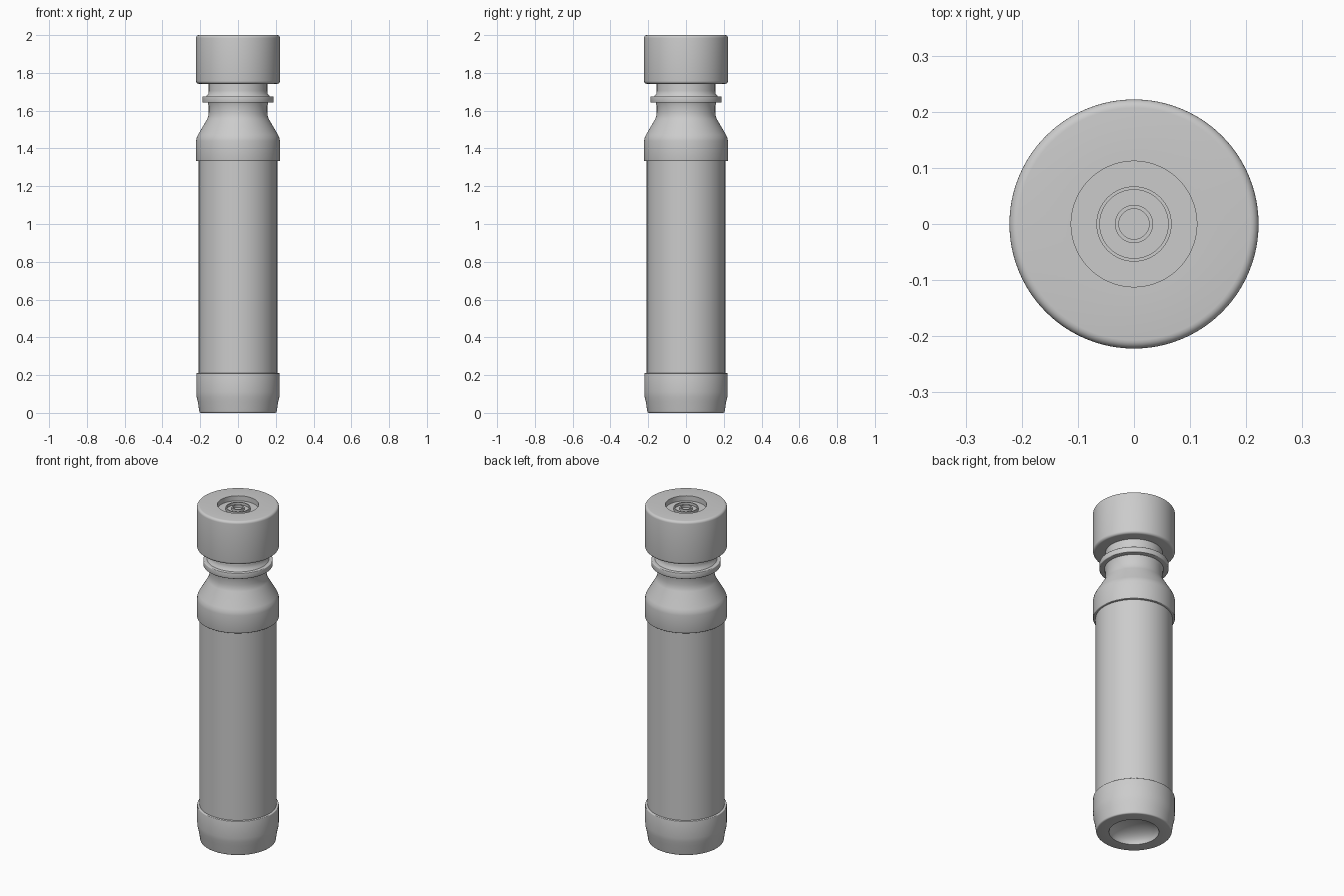
import bpy, bmesh, math

cube = bpy.data.objects.get("Cube")
if cube:
    bpy.data.objects.remove(cube, do_unlink=True)

grey = bpy.data.materials.new("plain grey")
grey.use_nodes = True
GREY = (0.6, 0.6, 0.6, 1)
grey.diffuse_color = GREY
grey.node_tree.nodes["Principled BSDF"].inputs["Base Color"].default_value = GREY


def lathe(name, profile, steps=96):
    """Spin a list of (radius, height) points round the z axis."""
    bm = bmesh.new()
    verts = [bm.verts.new((r, 0, z)) for r, z in profile]
    edges = [bm.edges.new(pair) for pair in zip(verts, verts[1:])]
    bmesh.ops.spin(bm, geom=verts + edges, cent=(0, 0, 0), axis=(0, 0, 1),
                   angle=math.tau, steps=steps)
    bmesh.ops.remove_doubles(bm, verts=bm.verts, dist=0.0001)
    bmesh.ops.recalc_face_normals(bm, faces=bm.faces)
    mesh = bpy.data.meshes.new(name)
    bm.to_mesh(mesh)
    bm.free()
    mesh.materials.append(grey)
    obj = bpy.data.objects.new(name, mesh)
    bpy.context.collection.objects.link(obj)
    bpy.ops.object.select_all(action="DESELECT")
    obj.select_set(True)
    bpy.context.view_layer.objects.active = obj
    bpy.ops.object.shade_smooth_by_angle(angle=math.radians(35))
    return obj


def arc(r, z, size, start, end, n=5):
    """Rounded corner points about a centre, angles in degrees."""
    angles = [math.radians(start + (end - start) * i / n) for i in range(n + 1)]
    return [(r + size * math.cos(a), z + size * math.sin(a)) for a in angles]


# Base cup with a dished underside
dish = [(0.135 * math.sin(a), 0.07 * math.cos(a))
        for a in (math.pi / 2 * i / 8 for i in range(9))]
dish[0] = (0, 0.07)
lathe("base_cup", dish + arc(0.197, 0.008, 0.008, -90, 0, 3)
      + [(0.213, 0.06), (0.219, 0.085), (0.221, 0.11)]
      + arc(0.217, 0.207, 0.004, 0, 90, 3) + [(0.2, 0.211)])

# Straight body tube
lathe("body_tube", [(0, 0.19), (0.208, 0.19), (0.208, 1.36), (0, 1.36)])

# Shoulder sleeve narrowing into the neck
lathe("shoulder", [(0.2, 1.333)] + arc(0.218, 1.337, 0.004, -90, 0, 3)
      + [(0.222, 1.44), (0.219, 1.456), (0.212, 1.472), (0.163, 1.556),
         (0.157, 1.572), (0.155, 1.59), (0.155, 1.625), (0.16, 1.642), (0.1, 1.642)])

# Neck with its collar ring
lathe("neck", [(0, 1.6), (0.153, 1.6), (0.153, 1.665), (0.168, 1.676),
               (0.157, 1.69), (0.155, 1.705), (0.155, 1.78), (0, 1.78)])
lathe("collar_ring", [(0.14, 1.642)] + arc(0.184, 1.646, 0.004, -90, 0, 3)
      + arc(0.184, 1.672, 0.004, 0, 90, 3) + [(0.14, 1.676)])

# Cap with a round recess in its top
lathe("cap", [(0, 1.742)] + arc(0.207, 1.757, 0.015, -90, 0)
      + arc(0.207, 1.985, 0.015, 0, 90)
      + [(0.112, 2), (0.112, 1.97), (0, 1.97)])

# Concentric raised rings in the recess
for name, inner, outer, height in (("outer_nozzle_ring", 0.061, 0.067, 1.985),
                                   ("inner_nozzle_ring", 0.027, 0.034, 1.985)):
    lathe(name, [(inner, 1.965), (inner, height), (outer, height), (outer, 1.965)], 64)
